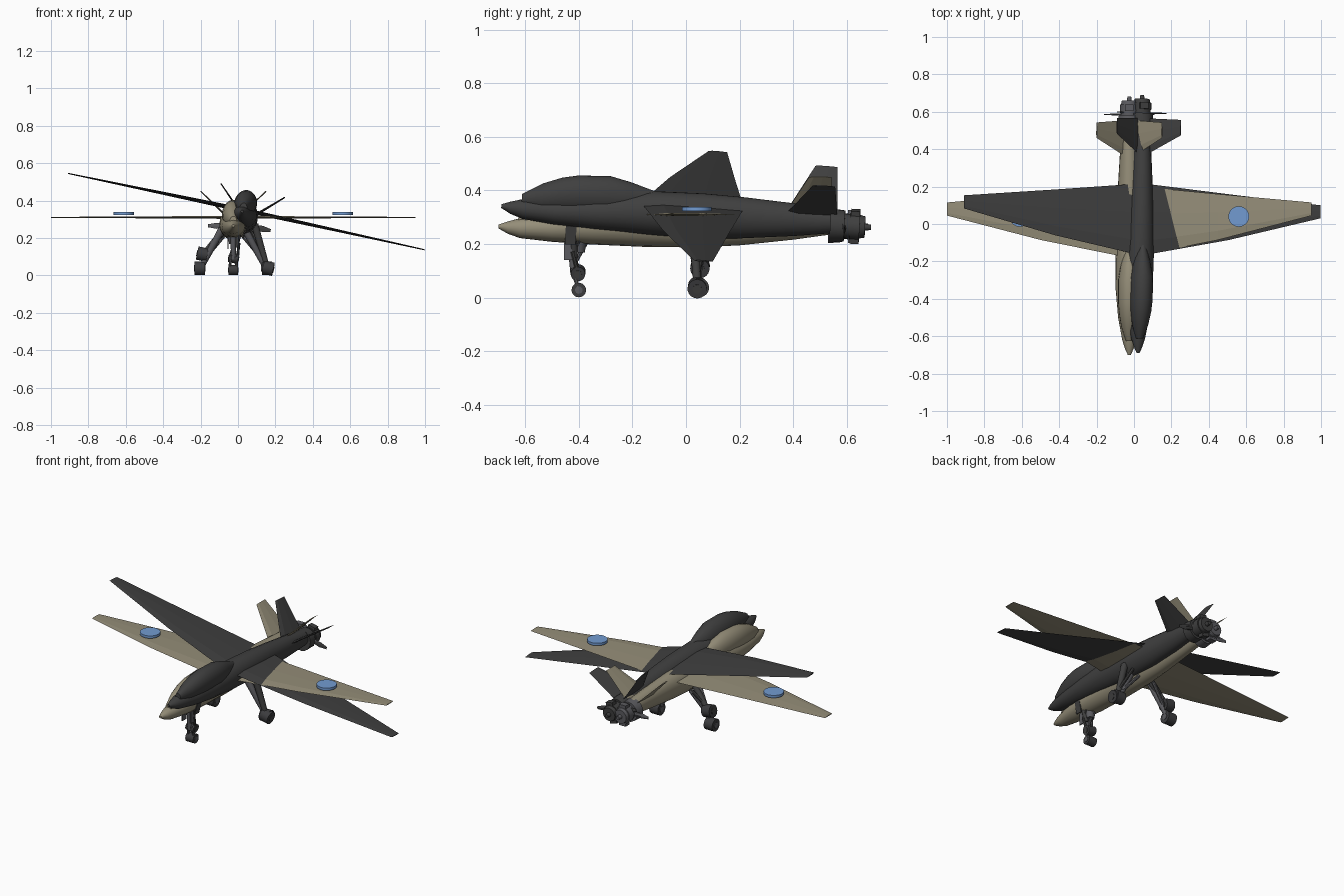
import bpy, bmesh, math
from mathutils import Matrix, Vector

if "Cube" in bpy.data.objects:
    bpy.data.objects.remove(bpy.data.objects["Cube"])


def material(name, rgb):
    m = bpy.data.materials.new(name)
    m.diffuse_color = (*rgb, 1)
    m.use_nodes = True
    m.node_tree.nodes["Principled BSDF"].inputs["Base Color"].default_value = m.diffuse_color
    return m


TAN = material("tan", (0.30, 0.27, 0.19))
DARK = material("charcoal", (0.05, 0.05, 0.05))
GREY = material("grey_metal", (0.105, 0.105, 0.115))
TYRE = material("tyre", (0.045, 0.045, 0.048))
BLUE = material("blue", (0.17, 0.33, 0.64))


def finish(name, bm, mat, M, smooth=True):
    bmesh.ops.recalc_face_normals(bm, faces=bm.faces)
    me = bpy.data.meshes.new(name)
    bm.to_mesh(me)
    bm.free()
    me.transform(M)
    me.materials.append(mat)
    ob = bpy.data.objects.new(name, me)
    bpy.context.collection.objects.link(ob)
    if smooth:
        bpy.ops.object.select_all(action='DESELECT')
        ob.select_set(True)
        bpy.context.view_layer.objects.active = ob
        bpy.ops.object.shade_smooth_by_angle(angle=math.radians(35))
    return ob


def skin(bm, rings):
    """Join equal-sized point rings into a closed skin."""
    vs = [[bm.verts.new(p) for p in r] for r in rings]
    n = len(vs[0])
    for a, b in zip(vs, vs[1:]):
        for i in range(n):
            j = (i + 1) % n
            bm.faces.new((a[i], a[j], b[j], b[i]))
    bm.faces.new(vs[0])
    bm.faces.new(vs[-1])


def body(name, stations, mat, M, n=20):
    """Oval sections along y: (y, bottom, top, half width)."""
    bm = bmesh.new()
    skin(bm, [[(w * math.cos(t), y, (a + b) / 2 + (b - a) / 2 * math.sin(t))
               for t in (2 * math.pi * i / n for i in range(n))]
              for y, a, b, w in stations])
    return finish(name, bm, mat, M)


def rod(name, p, q, r1, r2, mat, M, n=16):
    p, q = Vector(p), Vector(q)
    d = q - p
    bm = bmesh.new()
    bmesh.ops.create_cone(bm, cap_ends=True, segments=n, radius1=r1, radius2=r2, depth=d.length)
    T = Matrix.Translation((p + q) / 2) @ d.to_track_quat('Z', 'Y').to_matrix().to_4x4()
    bm.transform(T)
    return finish(name, bm, mat, M)


def box(name, c, s, mat, M):
    bm = bmesh.new()
    bmesh.ops.create_cube(bm, size=1)
    bm.transform(Matrix.Translation(c) @ Matrix.Diagonal((*s, 1)))
    return finish(name, bm, mat, M, False)


def blade(name, sections, mat, M):
    """Thin lifting surface; sections: (x, z, front y, back y, thickness)."""
    bm = bmesh.new()
    rings = []
    for i, (x, z, f, b, t) in enumerate(sections):
        c = b - f
        x1, z1 = sections[-1][0] - sections[0][0], sections[-1][1] - sections[0][1]
        nrm = Vector((-z1, 0, x1)).normalized() * t / 2
        base = Vector((x, 0, z))
        prof = [(f, 0), (f + .2 * c, 1), (f + .6 * c, .8), (b, .1), (f + .6 * c, -.8), (f + .2 * c, -1)]
        rings.append([base + Vector((0, y, 0)) + nrm * k for y, k in prof])
    skin(bm, rings)
    return finish(name, bm, mat, M, False)


def aircraft(tag, M, paint, metal):
    def nm(s):
        return tag + "_" + s

    # fuselage and raised nose dome
    body(nm("fuselage"), [(-.70, -.052, -.038, .008), (-.665, -.072, -.026, .024), (-.62, -.088, -.014, .038),
                          (-.5, -.102, .002, .060), (-.35, -.112, .022, .073), (-.15, -.121, .044, .075),
                          (.05, -.123, .047, .070), (.2, -.115, .042, .061), (.4, -.094, .029, .049),
                          (.545, -.074, .016, .042)], paint, M)
    body(nm("nose_dome"), [(-.625, -.04, .006, .018), (-.55, -.06, .050, .043), (-.48, -.06, .076, .055),
                           (-.42, -.06, .088, .060), (-.30, -.06, .093, .060), (-.22, -.05, .074, .046),
                           (-.12, -.03, .042, .020)], paint, M)

    for side, s in (("left", -1), ("right", 1)):
        # wing and slanted tail fin
        blade(nm(side + "_wing"), [(0, 0, -.18, .205, .015), (s * .08, 0, -.165, .198, .015),
                                   (s * .475, 0, -.085, .160, .010), (s * .975, 0, .045, .115, .005)], paint, M)
        blade(nm(side + "_tail_fin"), [(s * .02, -.01, .36, .555, .012),
                                       (s * .175, .14, .46, .543, .006)], paint, M)
        # pusher propeller blade
        blade(nm(side + "_propeller_blade"), [(s * .02, -.045, .582, .590, .022), (s * .09, -.045, .581, .590, .032),
                                              (s * .135, -.045, .584, .588, .016)], metal, M)
        # main landing gear
        rod(nm(side + "_main_leg"), (s * .06, .02, -.06), (s * .165, .048, -.255), .020, .015, metal, M)
        rod(nm(side + "_main_brace"), (s * .05, .07, -.10), (s * .15, .05, -.22), .009, .009, metal, M, 8)
        rod(nm(side + "_main_wheel"), (s * .152, .05, -.273), (s * .208, .05, -.273), .036, .036, TYRE, M, 24)
        rod(nm(side + "_main_hub"), (s * .149, .05, -.273), (s * .211, .05, -.273), .017, .017, metal, M, 16)
        # nose gear fork
        rod(nm(side + "_nose_fork"), (s * .012, -.425, -.20), (s * .020, -.40, -.282), .008, .008, metal, M, 8)
        box(nm(side + "_nose_door"), (s * .028, -.435, -.135), (.006, .04, .07), metal, M)

    # nose gear
    rod(nm("nose_leg"), (0, -.43, -.08), (0, -.418, -.225), .015, .013, metal, M)
    rod(nm("nose_brace"), (0, -.37, -.10), (0, -.42, -.19), .008, .008, metal, M, 8)
    rod(nm("nose_wheel"), (-.026, -.40, -.282), (.026, -.40, -.282), .027, .027, TYRE, M, 24)
    rod(nm("nose_hub"), (-.029, -.40, -.282), (.029, -.40, -.282), .014, .014, metal, M)
    # sensor turret under the nose
    rod(nm("sensor_turret"), (0, -.40, -.10), (0, -.40, -.142), .030, .022, metal, M)

    # rear engine: flange, neck, drum and spinner
    for part, y0, y1, r0, r1 in (("flange", .53, .583, .062, .058), ("neck", .583, .605, .046, .046),
                                 ("drum", .602, .640, .050, .050), ("rear_cap", .640, .660, .044, .040),
                                 ("spinner", .660, .682, .013, .010)):
        rod(nm("engine_" + part), (0, y0, -.045), (0, y1, -.045), r0, r1, metal, M, 20)
    box(nm("engine_cylinders"), (0, .622, -.045), (.045, .034, .124), metal, M)


# level tan aircraft with blue wing discs
level = Matrix.Translation((-.025, 0, .31))
aircraft("tan", level, TAN, GREY)
for side, s in (("left", -1), ("right", 1)):
    rod(side + "_wing_disc", (s * .585, .04, .013), (s * .585, .04, .028), .055, .055, BLUE, level, 32)

# banked dark aircraft crossing it
banked = (Matrix.Translation((.0425, .012, .345)) @ Matrix.Rotation(math.radians(-.9), 4, 'Z')
          @ Matrix.Rotation(math.radians(-3.3), 4, 'X') @ Matrix.Rotation(math.radians(12.1), 4, 'Y'))
aircraft("dark", banked, DARK, DARK)
